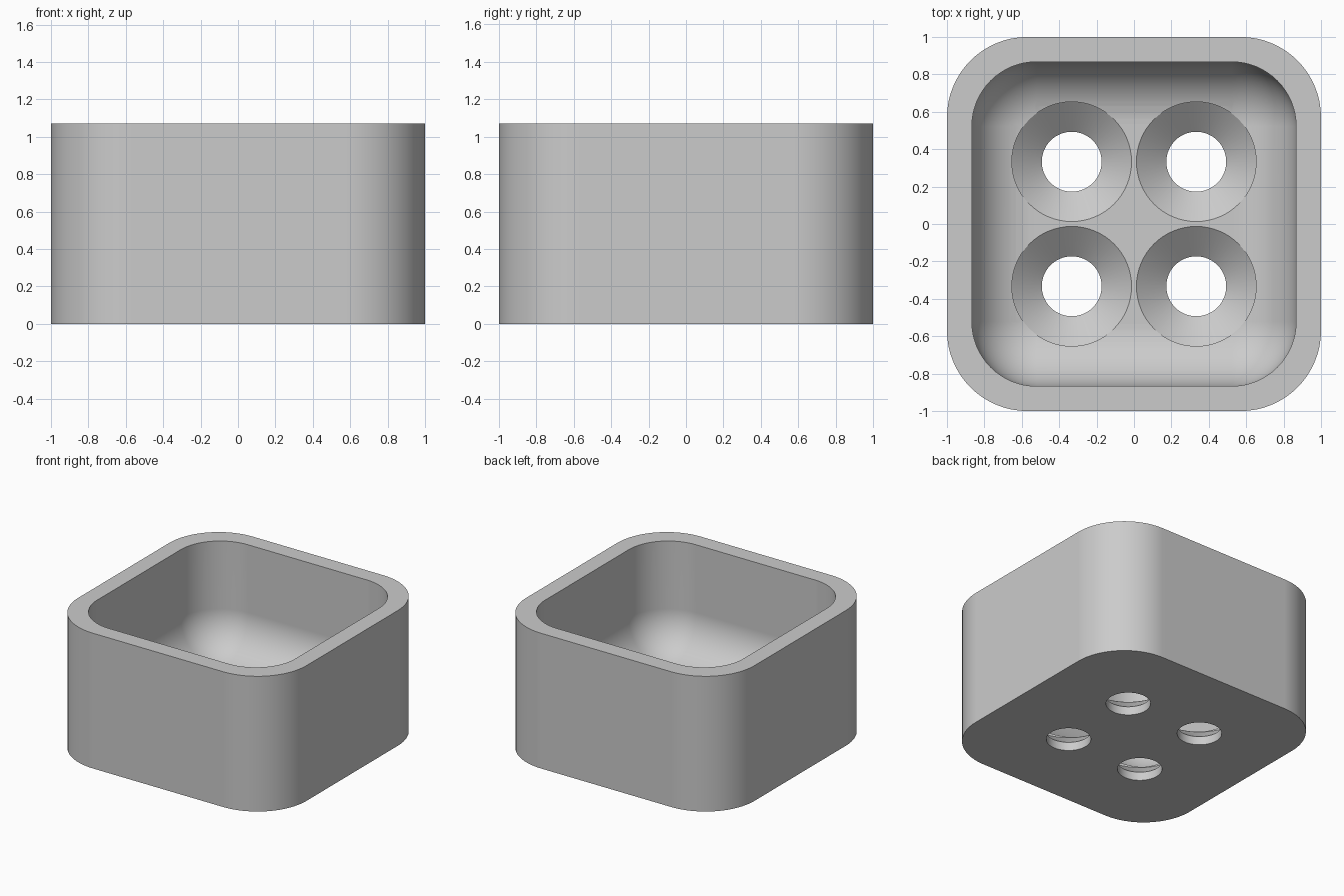
import bpy
import bmesh
from math import cos, sin, pi, radians

cube = bpy.data.objects.get("Cube")
if cube:
    bpy.data.objects.remove(cube, do_unlink=True)

HEIGHT = 1.07
WALL_HALF = 0.867      # half width of the cavity
FLOOR = 0.2            # cavity floor height
FILLET = 0.333         # radius between walls and floor
CORNER_STEPS = 16

grey = bpy.data.materials.new("plain grey")
grey.use_nodes = True
grey.diffuse_color = (0.6, 0.6, 0.6, 1)
grey.node_tree.nodes["Principled BSDF"].inputs["Base Color"].default_value = (0.6, 0.6, 0.6, 1)


def rounded_square(half, radius, z):
    """Points around a square with rounded corners."""
    points = []
    for corner in range(4):
        middle = pi / 4 + corner * pi / 2
        cx = (half - radius) * (1 if cos(middle) > 0 else -1)
        cy = (half - radius) * (1 if sin(middle) > 0 else -1)
        for i in range(CORNER_STEPS + 1):
            a = corner * pi / 2 + i / CORNER_STEPS * pi / 2
            points.append((cx + radius * cos(a), cy + radius * sin(a), z))
    return points


def circle(cx, cy, radius, z, sides=64):
    return [(cx + radius * cos(2 * pi * i / sides),
             cy + radius * sin(2 * pi * i / sides), z) for i in range(sides)]


def loft(bm, rings):
    """Skin a stack of rings and cap both ends."""
    loops = [[bm.verts.new(p) for p in ring] for ring in rings]
    for low, high in zip(loops, loops[1:]):
        for i in range(len(low)):
            j = (i + 1) % len(low)
            bm.faces.new((low[i], low[j], high[j], high[i]))
    bm.faces.new(loops[0][::-1])
    bm.faces.new(loops[-1])


def make_object(name, bm):
    bmesh.ops.recalc_face_normals(bm, faces=bm.faces)
    mesh = bpy.data.meshes.new(name)
    bm.to_mesh(mesh)
    bm.free()
    mesh.materials.append(grey)
    obj = bpy.data.objects.new(name, mesh)
    bpy.context.collection.objects.link(obj)
    return obj


# Open box: outside, rim, inner wall, then a round fillet into the floor
rings = [rounded_square(1, 0.43, 0), rounded_square(1, 0.43, HEIGHT),
         rounded_square(WALL_HALF, 0.345, HEIGHT)]
for step in range(17):
    a = step / 16 * pi / 2
    inset = FILLET * (1 - cos(a))
    rings.append(rounded_square(WALL_HALF - inset, 0.345 - inset,
                                FLOOR + FILLET * (1 - sin(a))))
bm = bmesh.new()
loft(bm, rings)
box = make_object("open_box", bm)

# Four countersunk holes through the floor
bm = bmesh.new()
for x in (-0.333, 0.333):
    for y in (-0.333, 0.333):
        loft(bm, [circle(x, y, r, z) for r, z in
                  ((0.16, -0.1), (0.16, 0.067), (0.32, FLOOR - 0.002), (0.32, 0.4))])
cutter = make_object("hole_cutter", bm)
cutter.hide_render = True

cut = box.modifiers.new("holes", 'BOOLEAN')
cut.operation = 'DIFFERENCE'
cut.solver = 'EXACT'
cut.object = cutter

bpy.ops.object.select_all(action='DESELECT')
box.select_set(True)
bpy.context.view_layer.objects.active = box
bpy.ops.object.modifier_apply(modifier=cut.name)
bpy.data.objects.remove(cutter, do_unlink=True)

# Smooth curves, crisp rim and hole edges
bpy.ops.object.shade_smooth_by_angle(angle=radians(30))
normals = box.modifiers.new("even_normals", 'WEIGHTED_NORMAL')
normals.keep_sharp = True
